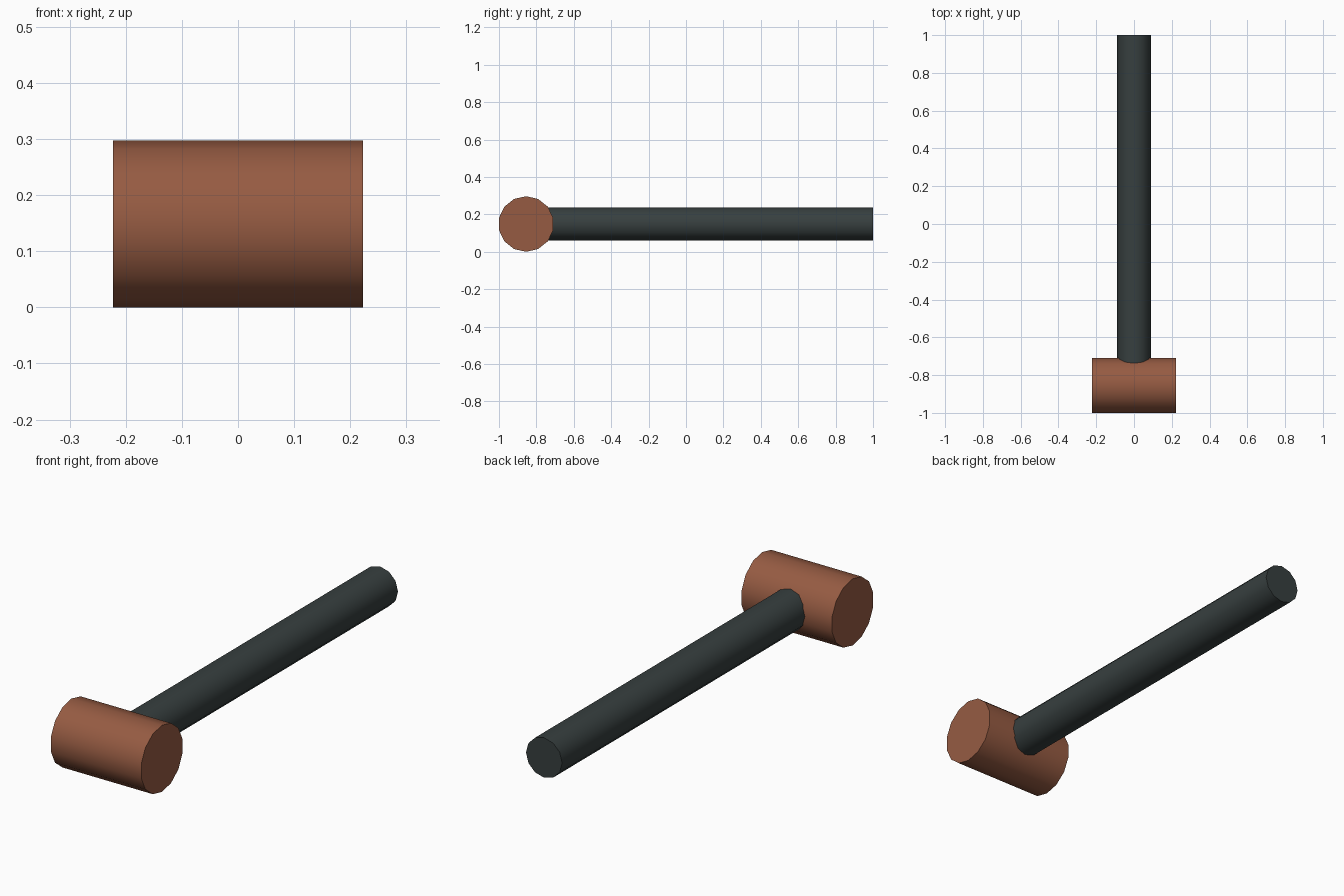
import bpy
import bmesh
from math import radians
from mathutils import Matrix, Vector

old = bpy.data.objects.get("Cube")
if old:
    bpy.data.objects.remove(old, do_unlink=True)


def make_material(name, color):
    mat = bpy.data.materials.new(name)
    mat.use_nodes = True
    mat.diffuse_color = color
    mat.node_tree.nodes["Principled BSDF"].inputs["Base Color"].default_value = color
    return mat


def rod(name, sides, radius, start, end, axis_turn, mat):
    """Capped cylinder from start to end, with a vertex line on top."""
    start, end = Vector(start), Vector(end)
    bm = bmesh.new()
    bmesh.ops.create_cone(
        bm, cap_ends=True, segments=sides, radius1=radius, radius2=radius,
        depth=(end - start).length,
        matrix=Matrix.Translation((start + end) / 2) @ axis_turn)
    bmesh.ops.recalc_face_normals(bm, faces=bm.faces)
    mesh = bpy.data.meshes.new(name)
    bm.to_mesh(mesh)
    bm.free()
    mesh.materials.append(mat)
    obj = bpy.data.objects.new(name, mesh)
    bpy.context.collection.objects.link(obj)
    # Smooth sides, sharp cap rims
    bpy.ops.object.select_all(action="DESELECT")
    obj.select_set(True)
    bpy.context.view_layer.objects.active = obj
    bpy.ops.object.shade_smooth_by_angle(angle=radians(40))
    return obj


brown = make_material("warm_brown", (0.305, 0.105, 0.055, 1))
slate = make_material("dark_slate", (0.038, 0.050, 0.050, 1))

quarter = radians(90)
along_x = Matrix.Rotation(quarter, 4, "Y") @ Matrix.Rotation(quarter, 4, "Z")
along_y = Matrix.Rotation(quarter, 4, "X")

head_radius = 0.1485
head_y = -0.855

# Mallet head, lying across x
rod("mallet_head", 14, head_radius, (-0.223, head_y, head_radius),
    (0.223, head_y, head_radius), along_x, brown)

# Handle, running back from inside the head
rod("handle", 12, 0.089, (0, head_y, head_radius),
    (0, 1, head_radius), along_y, slate)
